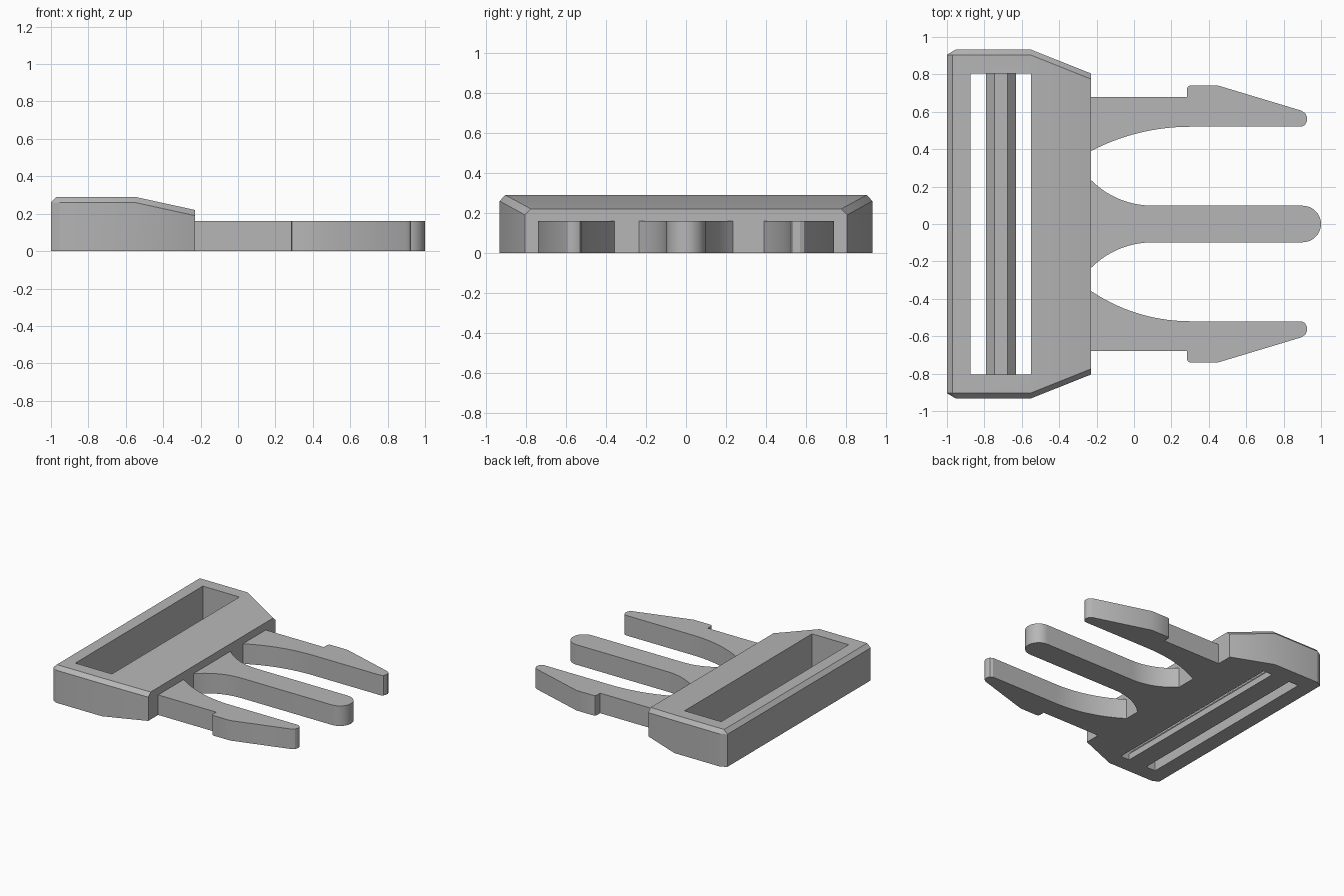
import bpy, bmesh, math

if "Cube" in bpy.data.objects:
    bpy.data.objects.remove(bpy.data.objects["Cube"])

plastic = bpy.data.materials.new("grey plastic")
plastic.use_nodes = True
grey = (0.47, 0.47, 0.47, 1)
plastic.diffuse_color = grey
plastic.node_tree.nodes["Principled BSDF"].inputs["Base Color"].default_value = grey

FRONT = -0.23      # plane where the prongs leave the frame
ROOT = -0.26       # prongs start a little inside the frame


def finish(name, bm):
    bmesh.ops.remove_doubles(bm, verts=bm.verts, dist=1e-5)
    bmesh.ops.recalc_face_normals(bm, faces=bm.faces)
    mesh = bpy.data.meshes.new(name)
    bm.to_mesh(mesh)
    bm.free()
    mesh.materials.append(plastic)
    obj = bpy.data.objects.new(name, mesh)
    bpy.context.collection.objects.link(obj)
    return obj


def extrude(name, points, offset):
    """Solid made by pushing a closed outline along an offset vector."""
    bm = bmesh.new()
    face = bm.faces.new([bm.verts.new(p) for p in points])
    out = bmesh.ops.extrude_face_region(bm, geom=[face])
    moved = [v for v in out["geom"] if isinstance(v, bmesh.types.BMVert)]
    bmesh.ops.translate(bm, verts=moved, vec=offset)
    return finish(name, bm)


def combine(target, tool, operation):
    mod = target.modifiers.new(operation.lower(), "BOOLEAN")
    mod.operation = operation
    mod.solver = "EXACT"
    mod.object = tool
    bpy.context.view_layer.objects.active = target
    bpy.ops.object.modifier_apply(modifier=mod.name)
    bpy.data.objects.remove(tool)


def flare(y_root, y_end, x_end, steps=14):
    """Arc from the frame that runs tangent into the straight prong edge."""
    dx, dy = x_end - FRONT, y_root - y_end
    radius = (dx * dx + dy * dy) / (2 * abs(dy))
    sweep = math.asin(dx / radius)
    side = math.copysign(1, dy)
    pts = [(ROOT, y_root)]
    for i in range(steps + 1):
        a = sweep * (1 - i / steps)
        pts.append((x_end - radius * math.sin(a),
                    y_end + side * radius * (1 - math.cos(a))))
    return pts


def prong(name, outline):
    return extrude(name, [(x, y, 0) for x, y in outline], (0, 0, 0.16))


# Frame: each station is (x, outer y, wall top z, inner x, inner y, top z)
stations = [
    (-1.0, 0.905, 0.26, -0.97, 0.903, 0.29),
    (-0.955, 0.932, 0.26, -0.97, 0.903, 0.29),
    (-0.55, 0.932, 0.26, -0.55, 0.903, 0.29),
    (FRONT, 0.805, 0.19, FRONT, 0.775, 0.22),
]
ring = [(s, 1) for s in stations] + [(s, -1) for s in reversed(stations)]
bm = bmesh.new()
base = [bm.verts.new((s[0], k * s[1], 0)) for s, k in ring]
wall = [bm.verts.new((s[0], k * s[1], s[2])) for s, k in ring]
top = [bm.verts.new((s[3], k * s[4], s[5])) for s, k in ring]
n = len(ring)
for low, high in ((base, wall), (wall, top)):
    for i in range(n):
        j = (i + 1) % n
        bm.faces.new((low[i], low[j], high[j], high[i]))
bm.faces.new(base)
bm.faces.new((top[1], top[2], top[5], top[6]))
bm.faces.new((top[2], top[3], top[4], top[5]))
bm.faces.new((top[0], top[1], top[6], top[7]))
bmesh.ops.dissolve_degenerate(bm, edges=bm.edges, dist=1e-5)
buckle = finish("buckle_frame", bm)

# Strap opening through the frame
slot = [(-0.875, -0.805), (-0.551, -0.805), (-0.551, 0.805), (-0.875, 0.805)]
combine(buckle, extrude("strap_slot", [(x, y, -0.1) for x, y in slot], (0, 0, 0.6)),
        "DIFFERENCE")

# Low bevelled bar that the strap wraps around
bar = [(-0.79, 0), (-0.79, 0.05), (-0.745, 0.1),
       (-0.675, 0.1), (-0.63, 0.05), (-0.63, 0)]
combine(buckle, extrude("strap_bar", [(x, -0.815, z) for x, z in bar], (0, 1.63, 0)),
        "UNION")

# Centre guide with a round tip
upper = flare(0.235, 0.098, 0.1)
tip = [(0.9 + 0.1 * math.cos(a), 0.098 * math.sin(a))
       for a in (math.pi / 2 - math.pi * i / 16 for i in range(17))]
lower = [(x, -y) for x, y in reversed(upper)]
combine(buckle, prong("centre_guide", upper + tip + lower), "UNION")

# Sprung side arms with catches
catch = [(0.895, 0.52), (0.915, 0.53), (0.925, 0.55), (0.926, 0.57), (0.917, 0.59),
         (0.895, 0.606), (0.45, 0.74), (0.3, 0.74), (0.288, 0.735), (0.283, 0.722),
         (0.283, 0.68), (ROOT, 0.68)]
for name, side, root in (("left_arm", 1, 0.39), ("right_arm", -1, 0.358)):
    outline = flare(root, 0.52, 0.3) + catch
    combine(buckle, prong(name, [(x, side * y) for x, y in outline]), "UNION")

bpy.ops.object.select_all(action="DESELECT")
buckle.select_set(True)
bpy.context.view_layer.objects.active = buckle
bpy.ops.object.shade_smooth_by_angle(angle=math.radians(25))
